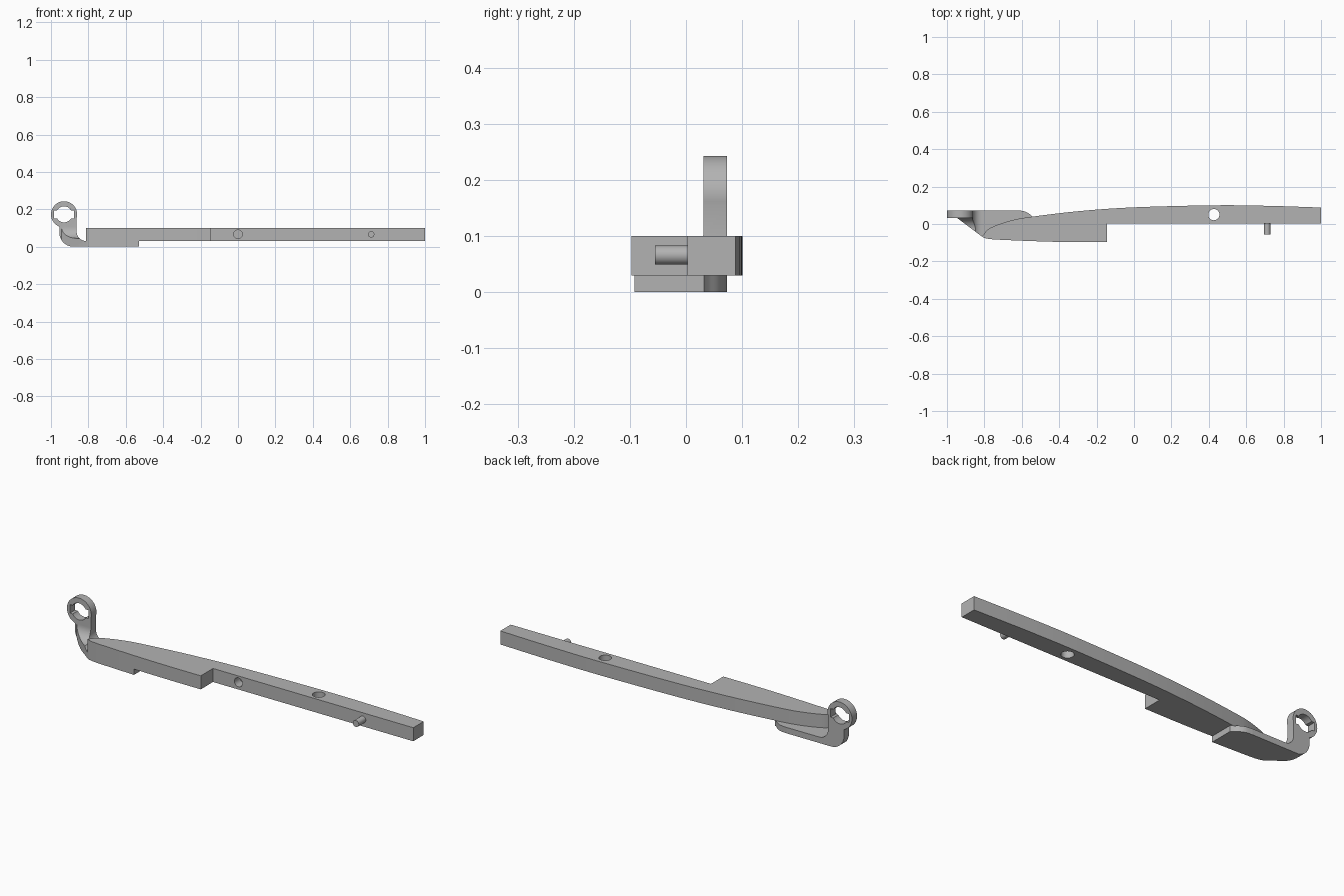
import bpy, bmesh, math
from mathutils import Vector

cube = bpy.data.objects.get("Cube")
if cube:
    bpy.data.objects.remove(cube, do_unlink=True)

grey = bpy.data.materials.new("plain grey")
grey.use_nodes = True
grey.diffuse_color = (0.45, 0.45, 0.45, 1)
grey.node_tree.nodes["Principled BSDF"].inputs["Base Color"].default_value = grey.diffuse_color


def smooth_path(pts, steps=8):
    """Smooth curve through a few points."""
    p = [Vector(q) for q in pts]
    p = [2 * p[0] - p[1]] + p + [2 * p[-1] - p[-2]]
    out = []
    for a, b, c, d in zip(p, p[1:], p[2:], p[3:]):
        for i in range(steps):
            t = i / steps
            out.append(tuple(0.5 * (2 * b + (c - a) * t + (2 * a - 5 * b + 4 * c - d) * t ** 2
                                    + (3 * b - a - 3 * c + d) * t ** 3)))
    return out + [tuple(pts[-1])]


def arc(cx, cy, r, start, end, n=12):
    angles = [math.radians(start + (end - start) * i / n) for i in range(n + 1)]
    return [(cx + r * math.cos(a), cy + r * math.sin(a)) for a in angles]


def prism(name, pts, axis, lo, hi):
    """Extrude a flat outline along x, y or z."""
    place = {"x": lambda u, v, w: (w, u, v), "y": lambda u, v, w: (u, w, v),
             "z": lambda u, v, w: (u, v, w)}[axis]
    bm = bmesh.new()
    face = bm.faces.new([bm.verts.new(place(u, v, lo)) for u, v in pts])
    new = bmesh.ops.extrude_face_region(bm, geom=[face])["geom"]
    shift = Vector(place(0, 0, hi - lo))
    bmesh.ops.translate(bm, vec=shift, verts=[g for g in new if isinstance(g, bmesh.types.BMVert)])
    bmesh.ops.recalc_face_normals(bm, faces=bm.faces)
    mesh = bpy.data.meshes.new(name)
    bm.to_mesh(mesh)
    bm.free()
    mesh.materials.append(grey)
    obj = bpy.data.objects.new(name, mesh)
    bpy.context.collection.objects.link(obj)
    return obj


def disc(name, cx, cy, r, axis, lo, hi):
    return prism(name, arc(cx, cy, r, 0, 360, 40)[:-1], axis, lo, hi)


def activate(obj):
    bpy.ops.object.select_all(action="DESELECT")
    obj.select_set(True)
    bpy.context.view_layer.objects.active = obj


def combine(obj, tool, operation):
    """Apply a boolean and discard the tool."""
    mod = obj.modifiers.new("cut", "BOOLEAN")
    mod.operation, mod.object, mod.solver = operation, tool, "EXACT"
    activate(obj)
    bpy.ops.object.modifier_apply(modifier=mod.name)
    bpy.data.objects.remove(tool, do_unlink=True)


# Outline curves shared by bar and foot
front_edge = smooth_path([(-0.813, -0.067), (-0.79, -0.077), (-0.72, -0.084),
                          (-0.47, -0.094), (-0.3, -0.097)], 5)
back_edge = smooth_path([(1, 0.088), (0.72, 0.097), (0.43, 0.1), (0, 0.089), (-0.29, 0.069),
                         (-0.545, 0.039), (-0.66, 0.018), (-0.77, -0.022), (-0.813, -0.067)])

# Long curved bar with a wider pad at its left end
bar = prism("bar", back_edge + front_edge[1:] + [(-0.145, -0.097), (-0.145, 0.003), (1, 0.003)],
            "z", 0.03, 0.1)
combine(bar, disc("through_hole", 0.427, 0.05, 0.03, "z", -0.1, 0.2), "DIFFERENCE")
combine(bar, disc("blind_hole", 0, 0.067, 0.023, "y", -0.05, 0.05), "DIFFERENCE")

# Peg on the front face
peg = disc("peg", 0.712, 0.066, 0.017, "y", -0.055, 0.02)

# Foot and stem: bent side profile trimmed by its plan and end profiles
side = ([(-0.53, 0), (-0.53, 0.03), (-0.81, 0.031)]
        + arc(-0.813, 0.081, 0.05, 270, 180)
        + [(-0.863, 0.16), (-0.955, 0.16)]
        + arc(-0.88, 0.075, 0.075, 180, 270))
arm = prism("arm_and_foot", side, "y", -0.12, 0.073)
plan = ([(-1.05, 0.08), (-1.05, 0.032), (-0.945, 0.032)]
        + [p for p in front_edge if p[0] < -0.5]
        + [(-0.5, -0.094), (-0.5, 0.025), (-0.53, 0.032)]
        + smooth_path([(-0.545, 0.041), (-0.565, 0.058), (-0.59, 0.069), (-0.625, 0.073)], 5)
        + [(-0.65, 0.08)])
combine(arm, prism("plan_trim", plan, "z", -0.1, 0.3), "INTERSECT")
end = ([(0.1, -0.1), (0.1, 0.3), (0.031, 0.3)]
       + arc(-0.029, 0.105, 0.06, 0, -90) + [(-0.15, 0.045), (-0.15, -0.1)])
combine(arm, prism("end_trim", end, "x", -1.1, 0), "INTERSECT")

# Ring at the top of the stem with a notched opening
combine(arm, disc("ring", -0.93, 0.173, 0.07, "y", 0.031, 0.073), "UNION")
combine(arm, disc("ring_hole", -0.93, 0.173, 0.043, "y", -0.1, 0.2), "DIFFERENCE")
notch = [(-0.93 + sx * 0.053, 0.173 + sz * 0.022) for sx, sz in ((-1, -1), (1, -1), (1, 1), (-1, 1))]
combine(arm, prism("notch", notch, "y", -0.1, 0.2), "DIFFERENCE")

for part in (bar, peg, arm):
    activate(part)
    bpy.ops.object.shade_smooth_by_angle(angle=math.radians(28))
